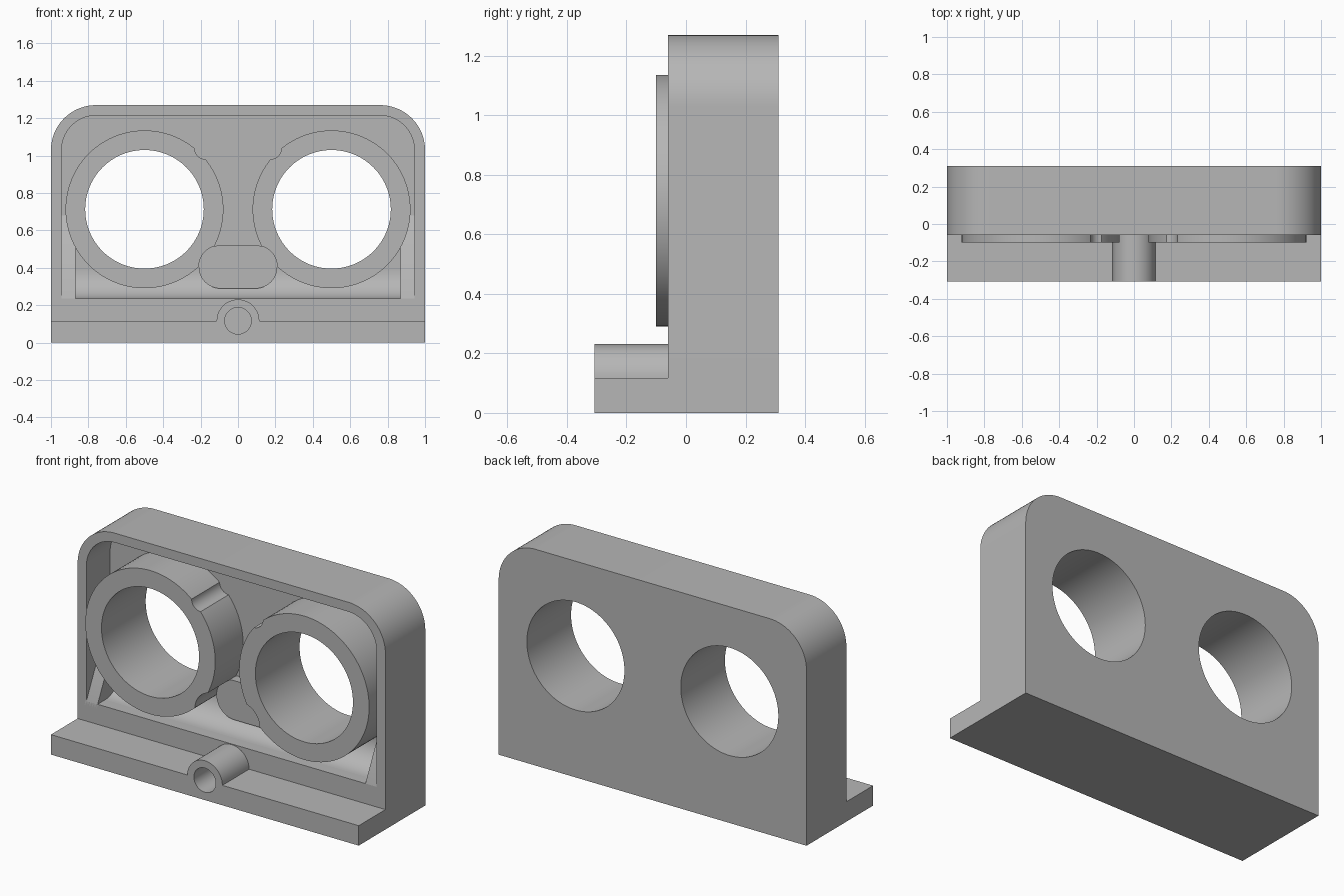
import bpy, bmesh
from math import sin, cos, pi, radians

cube = bpy.data.objects.get("Cube")
if cube:
    bpy.data.objects.remove(cube, do_unlink=True)

grey = bpy.data.materials.new("plain grey")
grey.use_nodes = True
colour = (0.47, 0.47, 0.47, 1)
grey.diffuse_color = colour
grey.node_tree.nodes["Principled BSDF"].inputs["Base Color"].default_value = colour

FRONT, BACK, WALL = -0.06, 0.31, 0.16   # housing front, back, cavity floor
EYE_X, EYE_Z, BORE, TUBE = 0.5, 0.713, 0.317, 0.422


def arc(cx, cz, r, a0, a1, n):
    """Points on an arc, angles in degrees."""
    return [(cx + r * cos(radians(a0 + (a1 - a0) * i / n)),
             cz + r * sin(radians(a0 + (a1 - a0) * i / n))) for i in range(n + 1)]


def circle(cx, cz, r, n=96):
    return arc(cx, cz, r, 0, 360, n)[:-1]


def arch(w, z0, z1, r):
    """Rectangle with rounded upper corners."""
    return ([(-w, z0), (w, z0)] + arc(w - r, z1 - r, r, 0, 90, 20)
            + arc(r - w, z1 - r, r, 90, 180, 20))


def prism(name, profile, start, end, axis="y"):
    """Extrude an (x, z) profile along y, or a (y, z) profile along x."""
    bm = bmesh.new()
    rings = []
    for d in (start, end):
        rings.append([bm.verts.new((a, d, b) if axis == "y" else (d, a, b))
                      for a, b in profile])
    n = len(profile)
    bm.faces.new(rings[0])
    bm.faces.new(rings[1][::-1])
    for i in range(n):
        j = (i + 1) % n
        bm.faces.new((rings[0][j], rings[0][i], rings[1][i], rings[1][j]))
    bmesh.ops.recalc_face_normals(bm, faces=bm.faces)
    mesh = bpy.data.meshes.new(name)
    bm.to_mesh(mesh)
    bm.free()
    mesh.materials.append(grey)
    obj = bpy.data.objects.new(name, mesh)
    bpy.context.collection.objects.link(obj)
    return obj


def combine(obj, tool, operation="DIFFERENCE"):
    """Apply a boolean and discard the tool object."""
    mod = obj.modifiers.new("boolean", "BOOLEAN")
    mod.operation, mod.solver, mod.object = operation, "EXACT", tool
    graph = bpy.context.evaluated_depsgraph_get()
    mesh = bpy.data.meshes.new_from_object(obj.evaluated_get(graph))
    obj.modifiers.clear()
    obj.data = mesh
    bpy.data.objects.remove(tool, do_unlink=True)


# Housing: rounded block with a recess and two through bores
housing = prism("housing", arch(1, 0, 1.27, 0.24), FRONT, BACK)
combine(housing, prism("recess", arch(0.943, 0.235, 1.215, 0.185), FRONT - 0.1, WALL))
for s in (-1, 1):
    combine(housing, prism("bore", circle(s * EYE_X, EYE_Z, BORE), -0.2, 0.5))
parts = [housing]

# Curved cove along the bottom of the recess
cove = [(WALL + 0.02, 0.2), (WALL - 0.15, 0.2)] + arc(WALL - 0.15, 0.385, 0.15, -90, 0, 16)
parts.append(prism("recess_cove", cove + [(WALL + 0.02, 0.385)], -0.9, 0.9, "x"))

# Shared pill outline between the tubes
pill = arc(0.095, 0.405, 0.115, -90, 90, 24) + arc(-0.095, 0.405, 0.115, 90, 270, 24)

for side, s in (("right", -1), ("left", 1)):
    # Sloping gusset in each lower corner
    ramp = [(FRONT, 0.2), (WALL + 0.02, 0.2), (WALL + 0.02, 0.68), (WALL, 0.68), (FRONT, 0.235)]
    parts.append(prism(side + "_gusset", ramp, s * 0.87, s * 0.96, "x"))

    # Projecting tube with a groove and a pill-shaped relief
    tube = prism(side + "_tube", circle(s * EYE_X, EYE_Z, TUBE), -0.1, WALL)
    combine(tube, prism("bore", circle(s * EYE_X, EYE_Z, BORE), -0.3, 0.5))
    combine(tube, prism("groove", circle(s * 0.172, 1.04, 0.06, 32), -0.3, 0.5))
    combine(tube, prism("relief", pill, -0.3, 0.1))
    parts.append(tube)

parts.append(prism("pill_boss", pill, 0.1, WALL + 0.02))

# Front ledge carrying a cable sleeve with a blind hole
ledge = prism("front_ledge", [(-1, 0), (1, 0), (1, 0.117), (-1, 0.117)], -0.308, FRONT)
combine(ledge, prism("sleeve", circle(0, 0.117, 0.114, 64), -0.308, FRONT), "UNION")
combine(ledge, prism("sleeve_hole", circle(0, 0.117, 0.071, 64), -0.5, FRONT - 0.005))
parts.append(ledge)

# Smooth curved walls, keep hard edges
bpy.ops.object.select_all(action="DESELECT")
for obj in parts:
    obj.select_set(True)
bpy.context.view_layer.objects.active = housing
bpy.ops.object.shade_smooth_by_angle(angle=radians(30))
